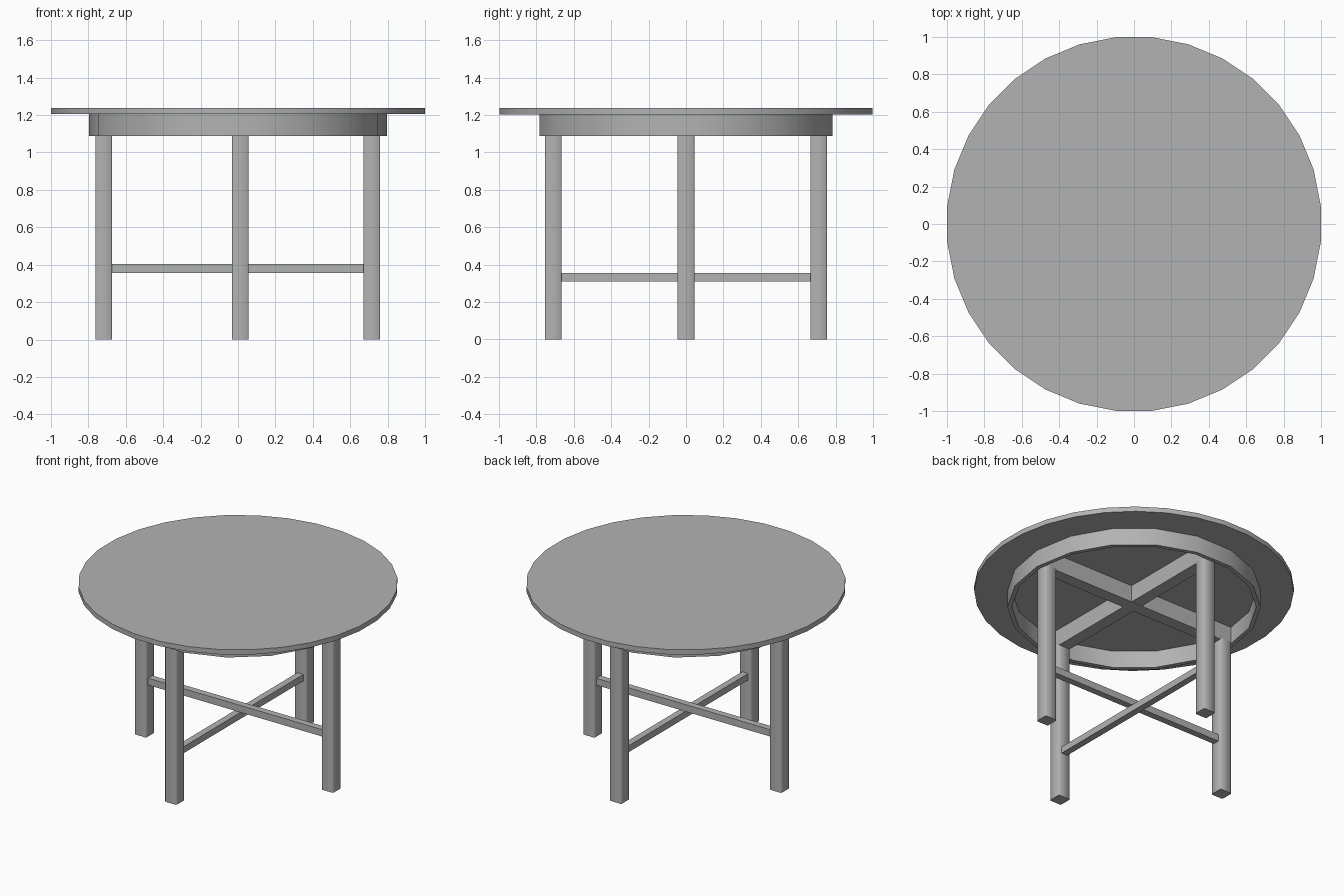
import bpy
import bmesh
from math import pi, radians, sin, cos

if "Cube" in bpy.data.objects:
    bpy.data.objects.remove(bpy.data.objects["Cube"])

grey = bpy.data.materials.new("dark_grey")
grey.diffuse_color = (0.45, 0.45, 0.45, 1)
grey.use_nodes = True
grey.node_tree.nodes["Principled BSDF"].inputs["Base Color"].default_value = grey.diffuse_color


def finish(obj, angle=35):
    obj.data.materials.append(grey)
    bpy.ops.object.select_all(action='DESELECT')
    obj.select_set(True)
    bpy.context.view_layer.objects.active = obj
    bpy.ops.object.shade_smooth_by_angle(angle=radians(angle))


def box(name, lo, hi, round_upright=0):
    bpy.ops.mesh.primitive_cube_add(
        size=1, location=[(a + b) / 2 for a, b in zip(lo, hi)])
    obj = bpy.context.object
    obj.name = name
    obj.scale = [b - a for a, b in zip(lo, hi)]
    bpy.ops.object.transform_apply(location=False, rotation=False, scale=True)
    if round_upright:
        bm = bmesh.new()
        bm.from_mesh(obj.data)
        upright = [e for e in bm.edges
                   if abs(e.verts[0].co.z - e.verts[1].co.z) > 0.1]
        bmesh.ops.bevel(bm, geom=upright, offset=round_upright,
                        segments=1, affect='EDGES')
        bm.to_mesh(obj.data)
        bm.free()
    finish(obj, 60)
    return obj


def ring(name, outer, inner, z0, z1, n):
    profile = [(outer, z0), (outer, z1), (inner, z1), (inner, z0)]
    verts = [(r * cos(2 * pi * i / n), r * sin(2 * pi * i / n), z)
             for i in range(n) for r, z in profile]
    faces = [(4 * i + j, 4 * ((i + 1) % n) + j,
              4 * ((i + 1) % n) + (j + 1) % 4, 4 * i + (j + 1) % 4)
             for i in range(n) for j in range(4)]
    mesh = bpy.data.meshes.new(name)
    mesh.from_pydata(verts, [], faces)
    obj = bpy.data.objects.new(name, mesh)
    bpy.context.collection.objects.link(obj)
    finish(obj)
    return obj


TOP_Z, APRON_TOP, APRON_Z = 1.238, 1.204, 1.087
SHIFT = 0.012          # front and back legs sit slightly right of centre
HALF = 0.045           # half the leg width

# round table top
bpy.ops.mesh.primitive_cylinder_add(
    vertices=32, radius=1.003, depth=TOP_Z - APRON_TOP,
    location=(0, 0, (TOP_Z + APRON_TOP) / 2), rotation=(0, 0, pi / 32))
top = bpy.context.object
top.name = "table_top"
finish(top)

# hollow apron ring
ring("apron", 0.795, 0.767, APRON_Z, APRON_TOP, 18)

# four legs, one on each axis
for name, x, y in (("left_leg", -0.717, 0), ("right_leg", 0.715, 0),
                   ("front_leg", SHIFT, -0.71), ("back_leg", SHIFT, 0.71)):
    box(name, (x - HALF, y - HALF, 0), (x + HALF, y + HALF, APRON_Z + 0.01), 0.006)

# crossed beams under the top
W = 0.042
box("beam_across", (-0.76, -W, APRON_Z), (0.76, W, APRON_TOP))
box("beam_front_to_back", (SHIFT - W, -0.754, APRON_Z + 0.001),
    (SHIFT + W, 0.754, APRON_TOP))

# crossed stretchers, one resting on the other
S = 0.023
box("stretcher_across", (-0.68, -S, 0.356), (0.68, S, 0.404))
box("stretcher_front_to_back", (SHIFT - S, -0.675, 0.311), (SHIFT + S, 0.675, 0.356))
